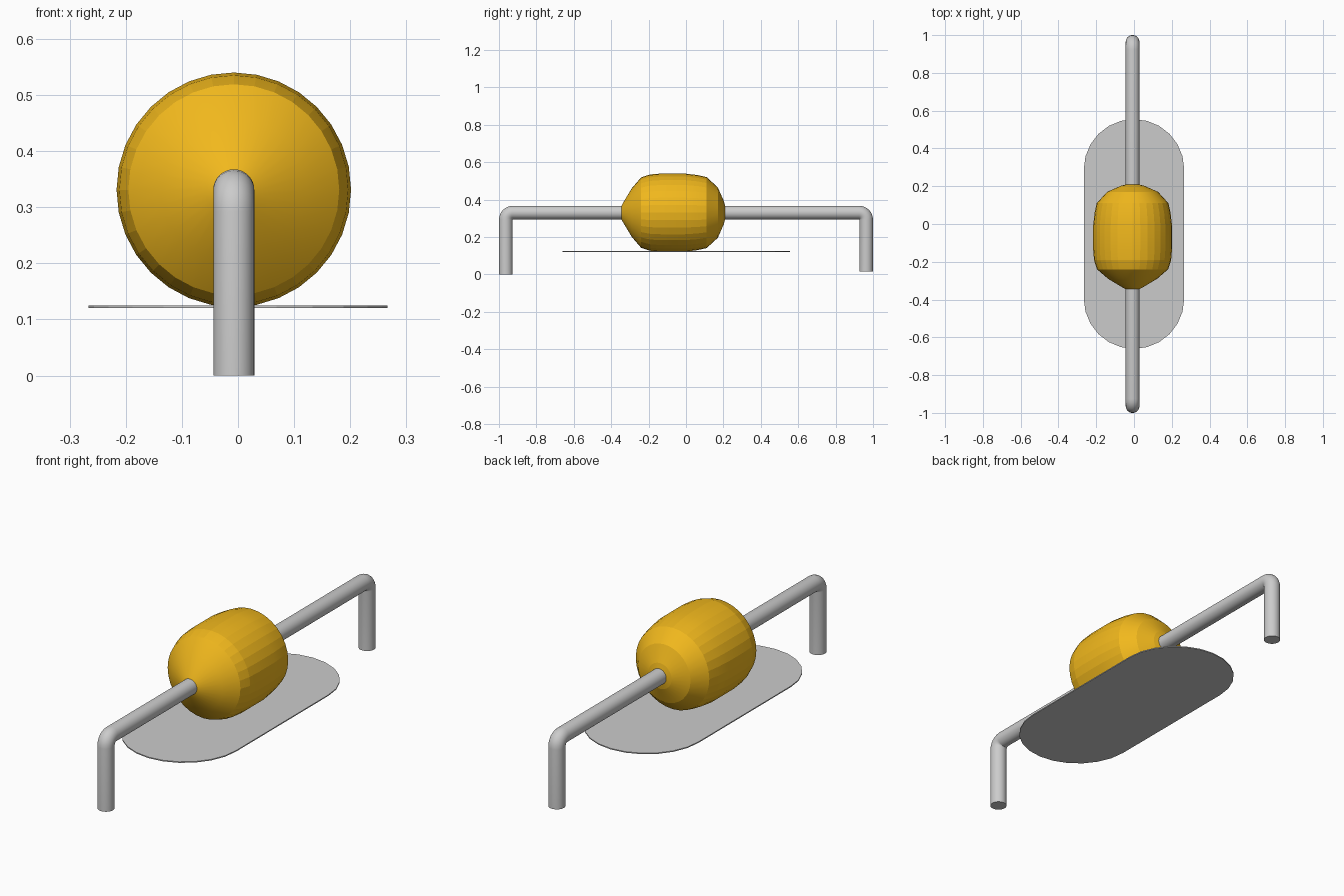
import bpy, bmesh
from math import sin, cos, pi, radians

if "Cube" in bpy.data.objects:
    bpy.data.objects.remove(bpy.data.objects["Cube"])

CX, CZ = -0.0075, 0.331      # axis of the component
WIRE_R = 0.0365


def make_object(name, bm, color=None, smooth=None):
    bmesh.ops.recalc_face_normals(bm, faces=bm.faces[:])
    mesh = bpy.data.meshes.new(name)
    bm.to_mesh(mesh)
    bm.free()
    ob = bpy.data.objects.new(name, mesh)
    bpy.context.collection.objects.link(ob)
    if color:
        mat = bpy.data.materials.new(name + "_paint")
        mat.diffuse_color = color
        mat.use_nodes = True
        mat.node_tree.nodes["Principled BSDF"].inputs["Base Color"].default_value = mat.diffuse_color
        mesh.materials.append(mat)
    if smooth:
        bpy.ops.object.select_all(action='DESELECT')
        ob.select_set(True)
        bpy.context.view_layer.objects.active = ob
        bpy.ops.object.shade_smooth_by_angle(angle=radians(smooth))
    return ob


def skin(rings):
    """Closed tube through rings of coordinates, capped at both ends."""
    bm = bmesh.new()
    loops = [[bm.verts.new(p) for p in ring] for ring in rings]
    n = len(loops[0])
    for a, b in zip(loops, loops[1:]):
        for i in range(n):
            j = (i + 1) % n
            bm.faces.new((a[i], a[j], b[j], b[i]))
    bm.faces.new(loops[0])
    bm.faces.new(loops[-1])
    return bm


# Body: profile (y, radius) revolved around the wire axis
profile = [(-0.345, 0.036), (-0.338, 0.05), (-0.29, 0.13), (-0.24, 0.188),
           (-0.205, 0.200), (-0.19, 0.204), (-0.13, 0.209), (-0.01, 0.209),
           (0.06, 0.201), (0.11, 0.190), (0.17, 0.135), (0.203, 0.06),
           (0.21, 0.03)]
N = 32
make_object("body", skin([[(CX + r * cos(2 * pi * i / N), y, CZ + r * sin(2 * pi * i / N))
                           for i in range(N)] for y, r in profile]),
            (0.88, 0.48, 0.012, 1), smooth=10)

# Bent wire: path in the yz plane as (y, z, tangent angle)
B = 0.038                     # bend radius
Y = 1 - WIRE_R
path = [(-Y, 0.0, pi / 2)]
for k in range(7):
    t = pi / 2 * (1 - k / 6)
    path.append((-Y + B - B * sin(t), CZ - B + B * cos(t), t))
for k in range(7):
    t = -pi / 2 * k / 6
    path.append((Y - B - B * sin(t), CZ - B + B * cos(t), t))
path.append((Y, 0.015, -pi / 2))
make_object("wire_lead", skin([[(CX + WIRE_R * cos(2 * pi * i / N),
                                 y - sin(t) * WIRE_R * sin(2 * pi * i / N),
                                 z + cos(t) * WIRE_R * sin(2 * pi * i / N))
                                for i in range(N)] for y, z, t in path]), smooth=35)

# Base plate: thin slab with rounded ends
R, HALF, PY = 0.266, 0.342, -0.053
outline = []
for start, shift in ((0, HALF), (pi, -HALF)):
    for k in range(13):
        a = start + pi * k / 12
        outline.append((R * cos(a), PY + shift + R * sin(a)))
make_object("base_plate", skin([[(x, y, z) for x, y in outline] for z in (0.12, 0.125)]))
